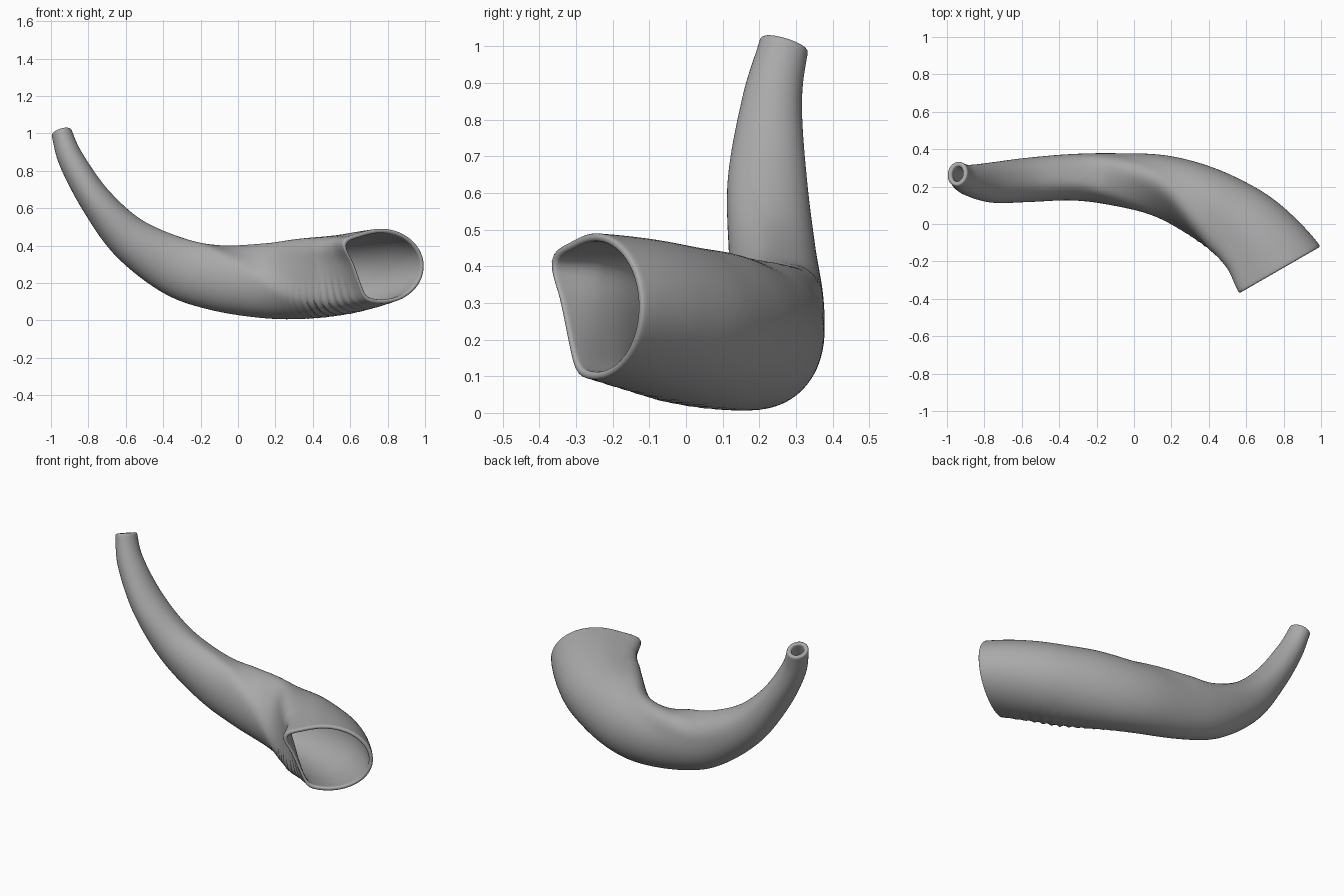
import bpy
import bmesh
from math import sin, cos, pi, radians, exp
from mathutils import Vector

cube = bpy.data.objects.get("Cube")
if cube:
    bpy.data.objects.remove(cube, do_unlink=True)

SIDES, STEPS = 72, 14

# Stations from tip to mouth:
# centre x y z, half width, half height, ridge angle, flatness, ridge strength, wall
STATIONS = [
    (-.942, .267, 1.0, .068, .056, 20, 1.3, 0, .026),
    (-.887, .235, .85, .082, .070, 20, 1.2, 0, .026),
    (-.755, .222, .635, .108, .088, 20, 1.1, .01, .026),
    (-.575, .235, .435, .118, .120, 20, 1.0, .02, .026),
    (-.335, .250, .290, .124, .157, 25, .92, .04, .026),
    (-.115, .240, .228, .139, .175, 45, .88, .06, .026),
    (.140, .205, .212, .165, .200, 80, .85, .06, .026),
    (.355, .125, .222, .190, .214, 113, .82, .07, .025),
    (.560, .005, .243, .210, .213, 128, .77, .09, .024),
    (.685, -.110, .268, .226, .208, 136, .72, .11, .023),
    (.775, -.238, .290, .250, .200, 143, .66, .13, .022),
]


def spline(a, b, c, d, t):
    """Smooth step through b and c of a row of values."""
    return [.5 * (2 * q + (r - p) * t + (2 * p - 5 * q + 4 * r - s) * t * t
                  + (3 * q - p - 3 * r + s) * t ** 3)
            for p, q, r, s in zip(a, b, c, d)]


def outline(ridge, flat, strength):
    """Rounded section with a ridge and a flattened side, fitted to a unit box."""
    pts = []
    for i in range(SIDES):
        a = 2 * pi * i / SIDES
        side = max(0, cos(a - radians(ridge + 54))) / flat
        r = (1 + side ** 14) ** (-1 / 14)
        off = (a - radians(ridge) + pi) % (2 * pi) - pi
        r *= 1 + strength * exp(-(off / .3) ** 2)
        pts.append((r * cos(a), r * sin(a)))
    lo = [min(p[k] for p in pts) for k in (0, 1)]
    hi = [max(p[k] for p in pts) for k in (0, 1)]
    return [[(2 * p[k] - lo[k] - hi[k]) / (hi[k] - lo[k]) for k in (0, 1)] for p in pts]


# Dense rows along the horn
first, last = STATIONS[0], STATIONS[-1]
before = (-.975, .30, 1.13) + first[3:]
after = (.84, -.36, .30) + last[3:]
ctrl = [before] + STATIONS + [after]
rows = []
for i in range(len(STATIONS) - 1):
    rows += [spline(*ctrl[i:i + 4], k / STEPS) for k in range(STEPS)]
rows.append(list(last))

centres = [Vector(r[:3]) for r in rows]
tangents = [(centres[min(i + 1, len(rows) - 1)] - centres[max(i - 1, 0)]).normalized()
            for i in range(len(rows))]
tangents[0] = Vector((.3, -.3, -.95)).normalized()
tangents[-1] = Vector((.5, -.87, 0)).normalized()
# Ease the cut direction into the last rows
for k in range(1, STEPS):
    w = 1 - k / STEPS
    tangents[k] = tangents[k].lerp(tangents[0], w * w).normalized()
    tangents[-1 - k] = tangents[-1 - k].lerp(tangents[-1], w * w).normalized()


def ring(i, inset, push=0, wrinkled=False):
    """Points of one section, shrunk by inset and pushed along the horn."""
    r, t, c = rows[i], tangents[i], centres[i]
    turn = min(1, max(0, (c.x + .85) / .3))
    side = Vector((-t.y * turn, abs(t.x) + .1 * (1 - turn), 0))
    side = (side - t * side.dot(t)).normalized()
    up = t.cross(side)
    pts = []
    for j, (a, b) in enumerate(outline(*r[5:8])):
        w, h = r[3] - inset, r[4] - inset
        if wrinkled:
            # Creases on the lower inner side near the mouth
            ang = 360 * j / SIDES
            amp = .006 * exp(-((ang - 232) / 34) ** 2) * exp(-((c.x - .5) / .17) ** 2)
            fold = amp * sin(c.x * 150 + ang * .03)
            w, h = w + fold, h + fold
        pts.append(c + t * push + side * a * w + up * b * h)
    return pts


def lip(i, direction):
    """Rounded edge rings from the outside to the inside."""
    wall = rows[i][8]
    return [ring(i, wall / 2 * (1 - cos(pi * k / 6)), direction * .4 * wall * sin(pi * k / 6))
            for k in range(1, 6)]


n = len(rows)
loops = [ring(i, 0, wrinkled=True) for i in range(n)]
loops += lip(n - 1, 1)
loops += [ring(i, rows[i][8]) for i in reversed(range(n))]
loops += list(reversed(lip(0, -1)))

# Skin the loops into one hollow closed wall
bm = bmesh.new()
grid = [[bm.verts.new(p) for p in loop] for loop in loops]
for i, here in enumerate(grid):
    there = grid[(i + 1) % len(grid)]
    for j in range(SIDES):
        k = (j + 1) % SIDES
        bm.faces.new((here[j], here[k], there[k], there[j]))
bmesh.ops.recalc_face_normals(bm, faces=bm.faces)
mesh = bpy.data.meshes.new("horn")
bm.to_mesh(mesh)
bm.free()
horn = bpy.data.objects.new("horn", mesh)
bpy.context.collection.objects.link(horn)

# Plain grey
grey = bpy.data.materials.new("plain grey")
grey.use_nodes = True
colour = (.4, .4, .4, 1)
grey.diffuse_color = colour
grey.node_tree.nodes["Principled BSDF"].inputs["Base Color"].default_value = colour
mesh.materials.append(grey)

bpy.context.view_layer.objects.active = horn
horn.select_set(True)
bpy.ops.object.shade_smooth_by_angle(angle=radians(50))
